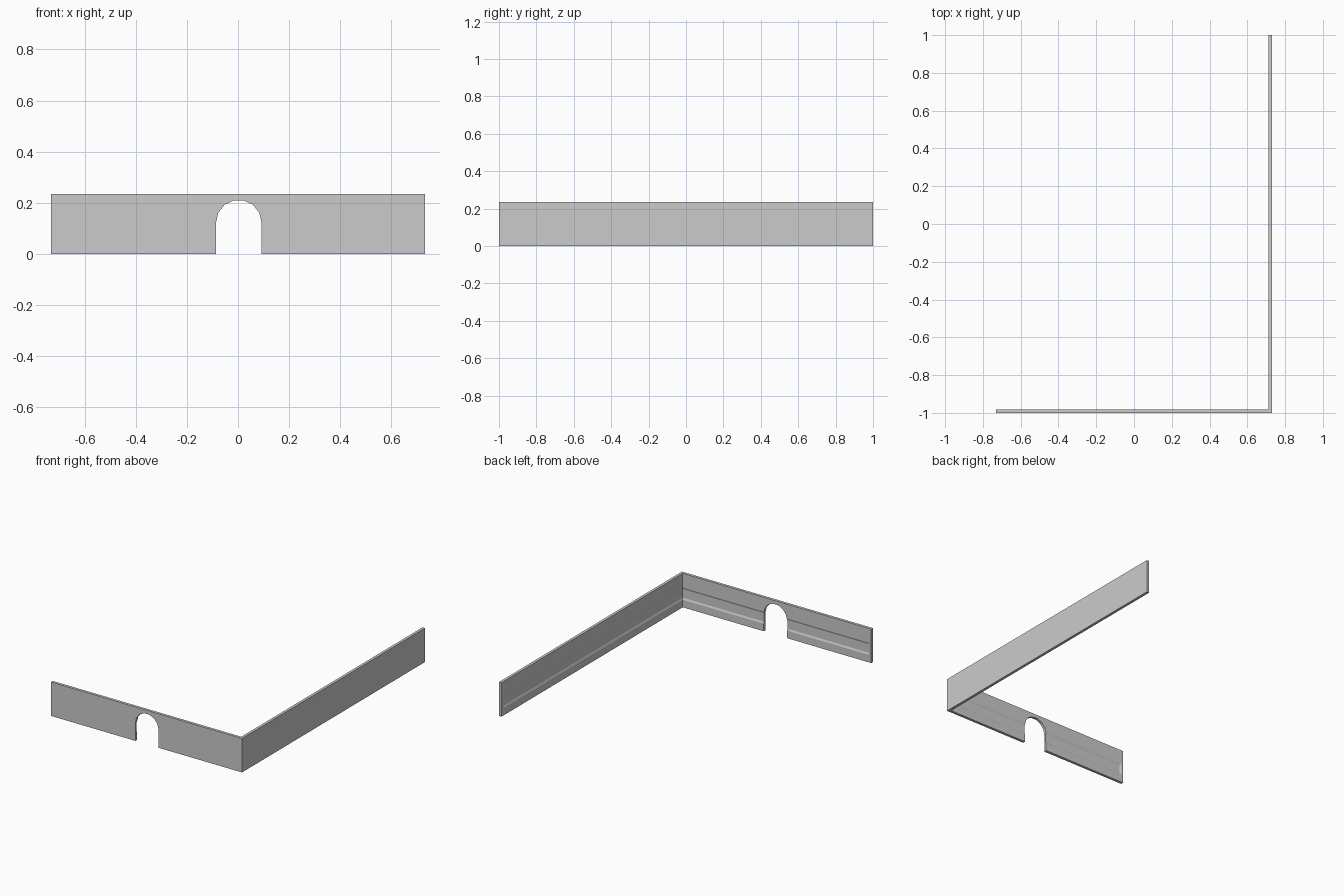
import bpy, bmesh, math

if "Cube" in bpy.data.objects:
    bpy.data.objects.remove(bpy.data.objects["Cube"])

HALF_X, HALF_Y, HEIGHT = 0.731, 1.0, 0.235
THICK, RECESS = 0.019, 0.005


def make_object(name, bm):
    bmesh.ops.recalc_face_normals(bm, faces=bm.faces)
    mesh = bpy.data.meshes.new(name)
    bm.to_mesh(mesh)
    bm.free()
    obj = bpy.data.objects.new(name, mesh)
    bpy.context.collection.objects.link(obj)
    return obj


def loft(name, rings):
    bm = bmesh.new()
    loops = [[bm.verts.new(p) for p in ring] for ring in rings]
    n = len(loops[0])
    for a, b in zip(loops, loops[1:]):
        for i in range(n):
            j = (i + 1) % n
            bm.faces.new((a[i], a[j], b[j], b[i]))
    bm.faces.new(loops[0])
    bm.faces.new(loops[-1][::-1])
    return make_object(name, bm)


# Wall cross-section: distance in from the outer face, and height;
# the inner face carries a shallow bevelled channel
def section(recess):
    t = THICK
    return [(0, 0), (t, 0), (t, 0.052), (t - recess, 0.064),
            (t - recess, 0.124), (t, 0.136), (t, HEIGHT), (0, HEIGHT)]


def front_ring(x, recess):
    return [(x, -HALF_Y + d, z) for d, z in section(recess)]


def side_ring(y, recess):
    return [(HALF_X - d, y, z) for d, z in section(recess)]


# L-shaped wall, mitred at the corner, channel closed near both ends
corner = [(HALF_X - d, -HALF_Y + d, z) for d, z in section(RECESS)]
wall = loft("boundary_wall", [
    front_ring(-HALF_X, 0), front_ring(-HALF_X + 0.012, 0),
    front_ring(-HALF_X + 0.024, RECESS),
    corner,
    side_ring(HALF_Y - 0.024, RECESS), side_ring(HALF_Y - 0.012, 0),
    side_ring(HALF_Y, 0)])

# Arched doorway through the front wall
R, SPRING, CX, SIDES = 0.089, 0.123, 0.003, 7
arch = [(CX + R, -0.1), *[(CX + R * math.cos(math.pi * i / SIDES),
                          SPRING + R * math.sin(math.pi * i / SIDES))
                         for i in range(SIDES + 1)], (CX - R, -0.1)]
cutter = loft("doorway_cutter", [[(x, y, z) for x, z in arch]
                                 for y in (-1.1, -0.9)])
cutter.hide_render = True
cut = wall.modifiers.new("doorway", 'BOOLEAN')
cut.operation = 'DIFFERENCE'
cut.solver = 'EXACT'
cut.object = cutter
bpy.context.view_layer.objects.active = wall
wall.select_set(True)
bpy.ops.object.modifier_apply(modifier=cut.name)
bpy.data.objects.remove(cutter)
